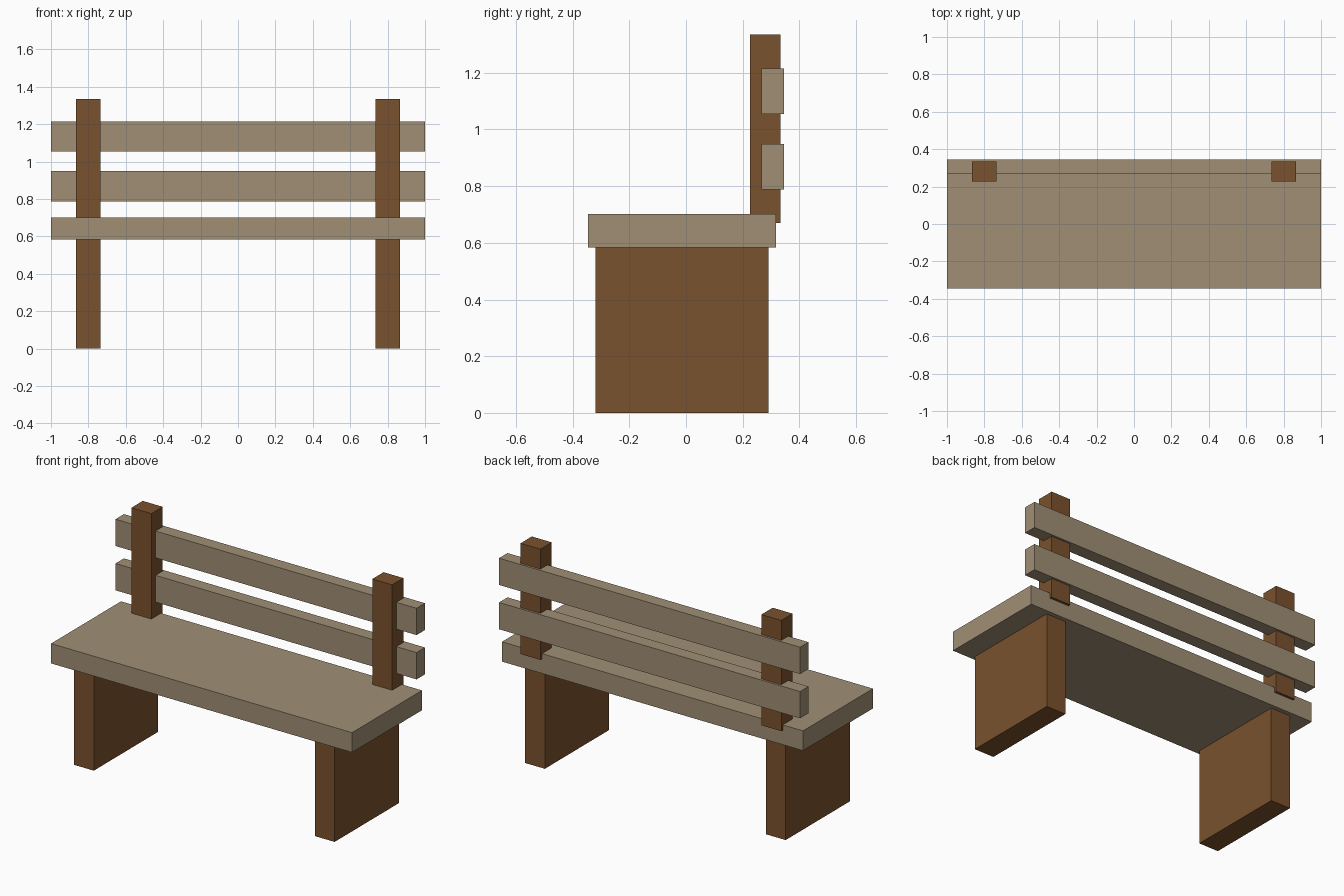
import bpy

if "Cube" in bpy.data.objects:
    bpy.data.objects.remove(bpy.data.objects["Cube"])


def material(name, color):
    m = bpy.data.materials.new(name)
    m.diffuse_color = color
    m.use_nodes = True
    m.node_tree.nodes["Principled BSDF"].inputs["Base Color"].default_value = m.diffuse_color
    return m


dark_wood = material("dark_wood", (0.195, 0.084, 0.027, 1))
pale_wood = material("pale_wood", (0.352, 0.275, 0.178, 1))


def box(name, x, y, z, mat):
    """Box spanning the (min, max) ranges on each axis."""
    spans = (x, y, z)
    bpy.ops.mesh.primitive_cube_add(size=1, location=[(a + b) / 2 for a, b in spans])
    ob = bpy.context.object
    ob.name = name
    ob.scale = [b - a for a, b in spans]
    bpy.ops.object.transform_apply(location=False, rotation=False, scale=True)
    ob.data.materials.append(mat)
    return ob


# Seat plank
box("seat", (-1, 1), (-0.346, 0.318), (0.583, 0.702), pale_wood)

# Backrest slats
for name, z in (("lower_back_slat", (0.788, 0.949)), ("upper_back_slat", (1.054, 1.215))):
    box(name, (-1, 1), (0.266, 0.346), z, pale_wood)

# Slab legs and back posts on both sides
for side, cx in (("left", -0.8), ("right", 0.8)):
    x = (cx - 0.066, cx + 0.066)
    box(side + "_leg", x, (-0.32, 0.291), (0, 0.583), dark_wood)
    box(side + "_back_post", x, (0.226, 0.333), (0.67, 1.335), dark_wood)
